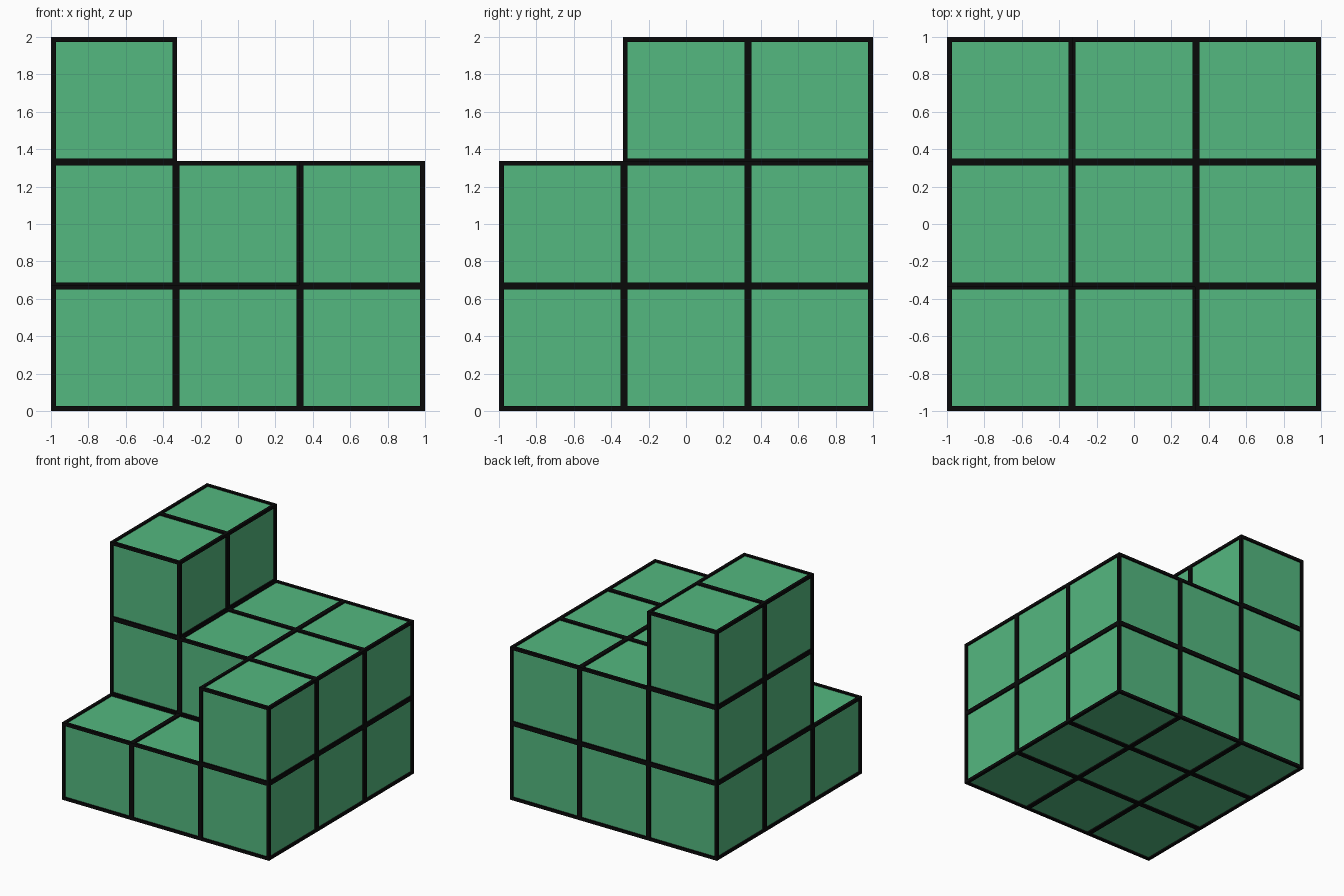
import bpy, bmesh
from mathutils import Matrix, Vector

if "Cube" in bpy.data.objects:
    bpy.data.objects.remove(bpy.data.objects["Cube"])

BAR = 0.026                       # edge bar thickness
SIZE = 0.649                      # block size without bars
PITCH = (2 - BAR - SIZE) / 2      # block spacing
# stack heights, front row first, each from -x to +x
HEIGHTS = [(1, 1, 2), (3, 2, 2), (3, 2, 2)]


def material(name, rgb):
    mat = bpy.data.materials.new(name)
    mat.use_nodes = True
    colour = (*rgb, 1)
    mat.diffuse_color = colour
    bsdf = mat.node_tree.nodes["Principled BSDF"]
    bsdf.inputs["Base Color"].default_value = colour
    bsdf.inputs["Roughness"].default_value = 0.8
    return mat


def box_mesh(name, boxes, mat):
    """One mesh made of (centre, size) boxes."""
    bm = bmesh.new()
    for centre, size in boxes:
        bmesh.ops.create_cube(bm, size=1, matrix=Matrix.LocRotScale(centre, None, size))
    mesh = bpy.data.meshes.new(name)
    bm.to_mesh(mesh)
    bm.free()
    mesh.materials.append(mat)
    return mesh


# Square bars along the twelve edges of a block
bars = []
for axis in range(3):
    u, v = (axis + 1) % 3, (axis + 2) % 3
    for a in (-1, 1):
        for b in (-1, 1):
            centre, size = Vector(), Vector((BAR, BAR, BAR))
            centre[u], centre[v] = a * SIZE / 2, b * SIZE / 2
            size[axis] = SIZE + BAR
            bars.append((centre, size))

green = material("green", (0.088, 0.479, 0.214))
black = material("black", (0.003, 0.003, 0.003))
block = box_mesh("block", [(Vector(), Vector((SIZE, SIZE, SIZE)))], green)
frame = box_mesh("block_frame", bars, black)

# Stacks of framed blocks sharing the two meshes
for row, stacks in enumerate(HEIGHTS):
    for col, height in enumerate(stacks):
        for level in range(height):
            place = ((col - 1) * PITCH, (row - 1) * PITCH,
                     (SIZE + BAR) / 2 + level * PITCH)
            for mesh in (block, frame):
                obj = bpy.data.objects.new(f"{mesh.name}_{row}_{col}_{level}", mesh)
                obj.location = place
                bpy.context.collection.objects.link(obj)
